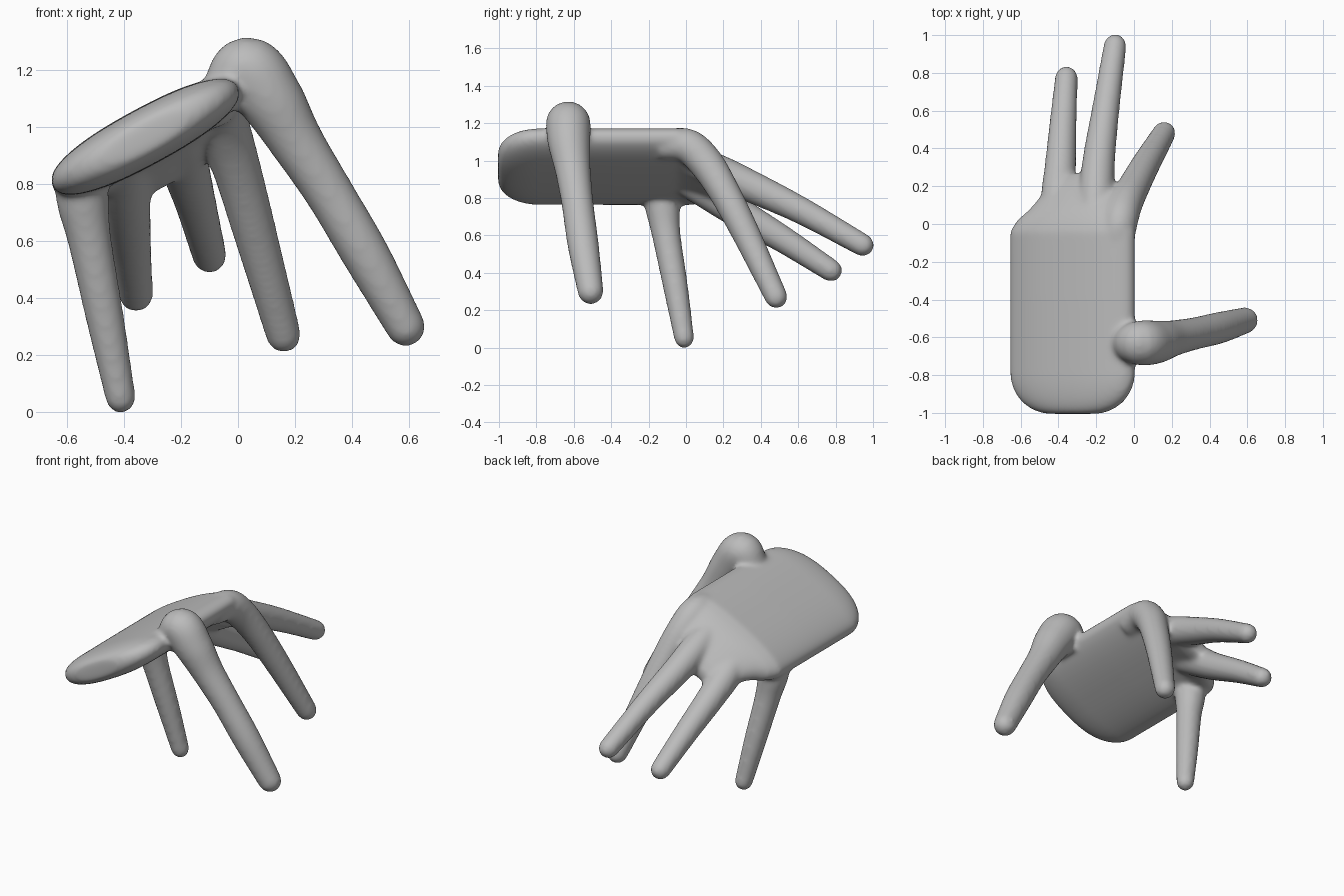
import bpy, bmesh, math
from mathutils import Vector

if "Cube" in bpy.data.objects:
    bpy.data.objects.remove(bpy.data.objects["Cube"])

grey = bpy.data.materials.new("grey")
grey.diffuse_color = (0.5, 0.5, 0.5, 1)
grey.use_nodes = True
grey.node_tree.nodes["Principled BSDF"].inputs["Base Color"].default_value = grey.diffuse_color
TILT = math.radians(28.5)


def loft(name, rings):
    """Skin a list of closed rings and cap both ends."""
    bm = bmesh.new()
    loops = [[bm.verts.new(p) for p in ring] for ring in rings]
    n = len(loops[0])
    for a, b in zip(loops, loops[1:]):
        for i in range(n):
            j = (i + 1) % n
            bm.faces.new((a[i], a[j], b[j], b[i]))
    bm.faces.new(loops[0][::-1])
    bm.faces.new(loops[-1])
    bmesh.ops.recalc_face_normals(bm, faces=bm.faces)
    me = bpy.data.meshes.new(name)
    bm.to_mesh(me)
    bm.free()
    ob = bpy.data.objects.new(name, me)
    bpy.context.collection.objects.link(ob)
    return ob


def slab_ring(y, x, z, a, b, tilt=TILT, n=48):
    """Tilted superellipse cross-section of the palm."""
    ring = []
    for i in range(n):
        t = 2 * math.pi * i / n
        c, s = math.cos(t), math.sin(t)
        u = a * math.copysign(abs(c) ** 0.85, c)
        v = b * math.copysign(abs(s) ** 0.85, s)
        ring.append((x + u * math.cos(tilt) - v * math.sin(tilt), y,
                     z + u * math.sin(tilt) + v * math.cos(tilt)))
    return ring


def finger(name, points, sides=24):
    """Round tube through (x, y, z, radius) points, smoothed, with a domed tip."""
    pts = [Vector(p) for p in points]
    ext = [2 * pts[0] - pts[1]] + pts + [2 * pts[-1] - pts[-2]]
    path = []
    for k in range(1, len(ext) - 2):
        p0, p1, p2, p3 = ext[k - 1:k + 3]
        for i in range(8):
            t = i / 8
            path.append(0.5 * (2 * p1 + (p2 - p0) * t
                               + (2 * p0 - 5 * p1 + 4 * p2 - p3) * t * t
                               + (3 * p1 - p0 - 3 * p2 + p3) * t ** 3))
    path.append(pts[-1])
    tip, r = path[-1].xyz, path[-1].w
    d = (tip - path[-2].xyz).normalized()
    for ang in (20, 40, 60, 75, 86):
        q = tip + d * r * math.sin(math.radians(ang))
        path.append(Vector((*q, r * math.cos(math.radians(ang)))))
    rings, side = [], None
    for i, p in enumerate(path):
        t = (path[min(i + 1, len(path) - 1)].xyz - path[max(i - 1, 0)].xyz).normalized()
        side = t.orthogonal() if side is None else side - t * side.dot(t)
        side.normalize()
        up = t.cross(side)
        rings.append([p.xyz + p.w * (side * math.cos(2 * math.pi * j / sides)
                                     + up * math.sin(2 * math.pi * j / sides))
                      for j in range(sides)])
    return loft(name, rings)


# Palm: domed at the wrist, narrowing and dropping into the finger webs
rings = []
for i in range(15):
    t = math.radians(90 * i / 14)
    y = -0.79 - 0.215 * math.cos(t)
    rings.append(slab_ring(y, -0.325, 0.967, 0.13 + 0.24 * math.sin(t),
                           0.03 + 0.068 * math.sin(t) ** 0.7))
for y, x, z, a, b in ((-0.4, -0.325, 0.967, 0.37, 0.1), (-0.04, -0.325, 0.967, 0.37, 0.1),
                      (0.02, -0.31, 0.955, 0.345, 0.1), (0.07, -0.295, 0.94, 0.295, 0.098),
                      (0.12, -0.285, 0.915, 0.255, 0.092), (0.18, -0.28, 0.88, 0.21, 0.082),
                      (0.23, -0.28, 0.85, 0.17, 0.064), (0.27, -0.28, 0.825, 0.13, 0.035)):
    rings.append(slab_ring(y, x, z, a, b))
parts = [loft("palm", rings)]

# Thumb and four fingers
parts += [
    finger("thumb", [(-0.05, -0.63, 1.09, 0.09), (0.03, -0.63, 1.2, 0.119),
                     (0.115, -0.625, 1.1, 0.115), (0.205, -0.605, 0.95, 0.096),
                     (0.32, -0.58, 0.77, 0.086), (0.45, -0.55, 0.55, 0.084),
                     (0.588, -0.51, 0.3, 0.07)]),
    finger("index_finger", [(-0.09, -0.14, 1.08, 0.08), (-0.075, 0.0, 1.08, 0.093),
                            (-0.05, 0.10, 0.995, 0.094), (0.0, 0.20, 0.84, 0.085),
                            (0.065, 0.32, 0.61, 0.076), (0.16, 0.482, 0.27, 0.062)]),
    finger("middle_finger", [(-0.21, -0.05, 1.03, 0.08), (-0.2, 0.15, 0.95, 0.092),
                             (-0.185, 0.35, 0.86, 0.086), (-0.148, 0.62, 0.73, 0.073),
                             (-0.1, 0.945, 0.548, 0.061)]),
    finger("ring_finger", [(-0.40, -0.05, 0.92, 0.08), (-0.4, 0.14, 0.815, 0.092),
                           (-0.39, 0.30, 0.71, 0.084), (-0.375, 0.54, 0.565, 0.072),
                           (-0.358, 0.775, 0.412, 0.061)]),
    finger("little_finger", [(-0.55, -0.15, 0.85, 0.09), (-0.545, -0.125, 0.74, 0.092),
                             (-0.52, -0.105, 0.60, 0.077), (-0.465, -0.055, 0.32, 0.067),
                             (-0.412, -0.01, 0.05, 0.054)]),
]

# Fuse everything into one smooth skin
bpy.ops.object.select_all(action="DESELECT")
for ob in parts:
    ob.select_set(True)
hand = parts[0]
bpy.context.view_layer.objects.active = hand
bpy.ops.object.join()
hand.name = "hand"
hand.data.materials.clear()
hand.data.materials.append(grey)
skin = hand.modifiers.new("skin", "REMESH")
skin.mode = "VOXEL"
skin.voxel_size = 0.013
skin.use_smooth_shade = True
relax = hand.modifiers.new("relax", "SMOOTH")
relax.factor = 0.5
relax.iterations = 14
for m in ("skin", "relax"):
    bpy.ops.object.modifier_apply(modifier=m)
bpy.ops.object.shade_smooth()
